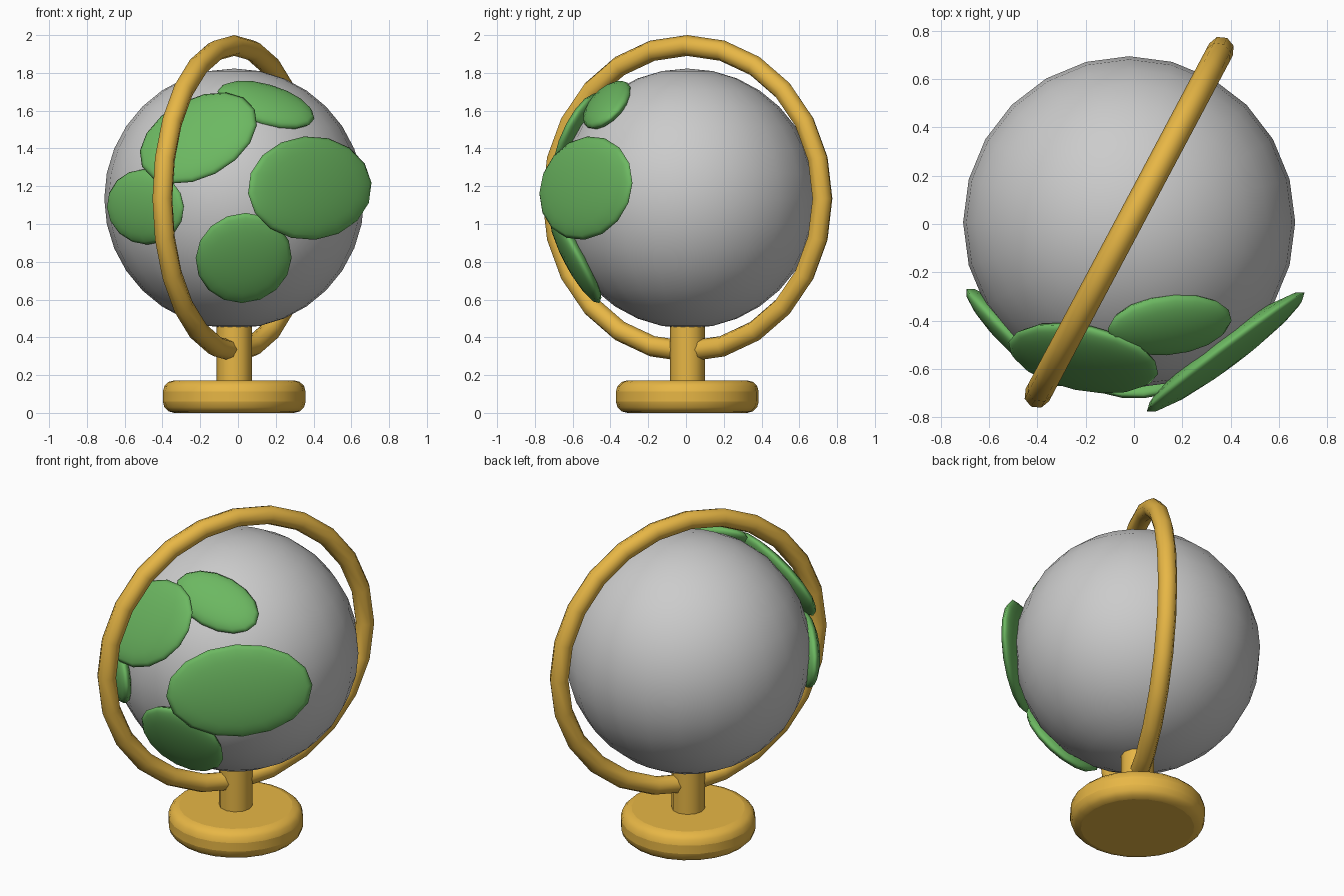
import bpy
from math import radians, cos, sin
from mathutils import Vector, Matrix

if "Cube" in bpy.data.objects:
    bpy.data.objects.remove(bpy.data.objects["Cube"])

CENTRE = Vector((-0.02, 0.007, 1.135))   # centre of the ball and ring


def material(name, rgb):
    m = bpy.data.materials.new(name)
    m.diffuse_color = (*rgb, 1)
    m.use_nodes = True
    m.node_tree.nodes["Principled BSDF"].inputs["Base Color"].default_value = m.diffuse_color
    return m


gold = material("gold", (0.80, 0.47, 0.06))
green = material("green", (0.15, 0.48, 0.12))


def finish(name, mat=None, angle=50):
    o = bpy.context.object
    o.name = name
    if mat:
        o.data.materials.append(mat)
    bpy.ops.object.shade_smooth_by_angle(angle=radians(angle))
    return o


# Ball
bpy.ops.mesh.primitive_uv_sphere_add(segments=24, ring_count=16, radius=0.688, location=CENTRE)
finish("ball")

# Upright ring around the ball, turned about z
bpy.ops.mesh.primitive_torus_add(major_radius=0.81, minor_radius=0.055,
                                 major_segments=24, minor_segments=8, location=CENTRE)
ring = finish("ring", gold, 60)
turn = Vector((cos(radians(62)), sin(radians(62)), 0))
up = Vector((0, 0, 1))
ring.matrix_world = Matrix.Translation(CENTRE) @ Matrix((up, turn, up.cross(turn))).transposed().to_4x4()

# Post
bpy.ops.mesh.primitive_cylinder_add(vertices=12, radius=0.093, depth=0.36,
                                    location=(CENTRE.x, CENTRE.y, 0.31))
finish("post", gold)

# Rounded base
bpy.ops.mesh.primitive_cylinder_add(vertices=24, radius=0.378, depth=0.172,
                                    location=(CENTRE.x, CENTRE.y, 0.086))
base = bpy.context.object
bev = base.modifiers.new("round", 'BEVEL')
bev.width, bev.segments, bev.limit_method = 0.06, 3, 'ANGLE'
bev.angle_limit = radians(40)
finish("base", gold)


# Land patches: flattened spheres lying tangent to the ball
def patch(name, pos, half_w, half_h, tilt):
    pos = Vector(pos)
    n = (pos - CENTRE).normalized()
    u = up.cross(n).normalized()
    v = n.cross(u)
    bpy.ops.mesh.primitive_uv_sphere_add(segments=16, ring_count=8, radius=1)
    o = finish(name, green, 80)
    o.matrix_world = (Matrix.Translation(pos)
                      @ Matrix((u, v, n)).transposed().to_4x4()
                      @ Matrix.Rotation(radians(tilt), 4, 'Z')
                      @ Matrix.Diagonal((half_w, half_h, 0.06, 1)))


patch("land_right", (0.38, -0.53, 1.19), 0.41, 0.275, 4)
patch("land_bottom", (0.03, -0.585, 0.82), 0.255, 0.27, 0)
patch("land_left", (-0.49, -0.47, 1.09), 0.285, 0.20, 0)
patch("land_upper_left", (-0.21, -0.555, 1.455), 0.335, 0.25, 31)
patch("land_top", (0.148, -0.417, 1.63), 0.267, 0.157, -24)
